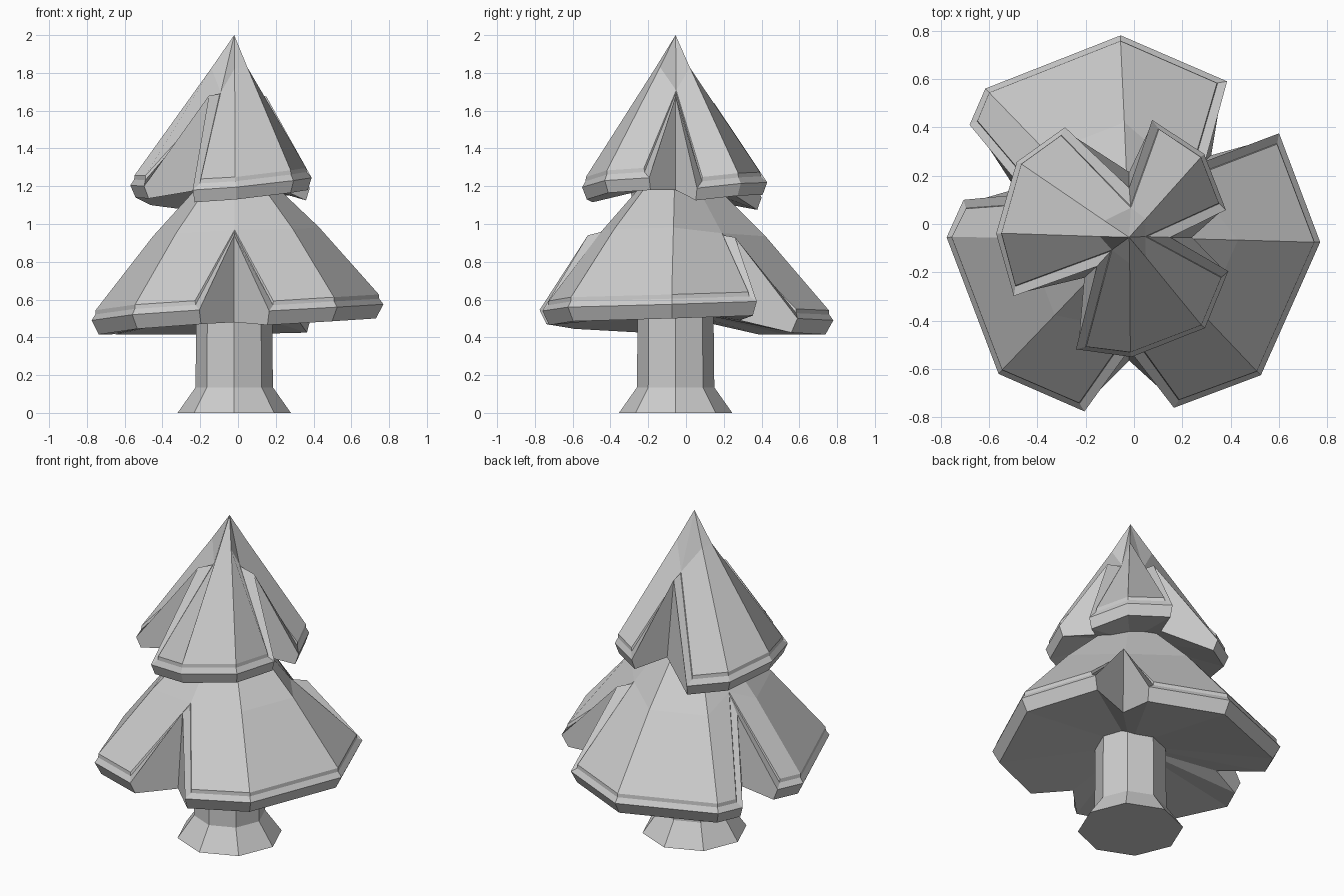
import bpy, bmesh, math
from mathutils import Vector

if "Cube" in bpy.data.objects:
    bpy.data.objects.remove(bpy.data.objects["Cube"])

CX, CY = -0.02, -0.055


def finish(bm, name):
    bmesh.ops.recalc_face_normals(bm, faces=bm.faces[:])
    me = bpy.data.meshes.new(name)
    bm.to_mesh(me)
    bm.free()
    ob = bpy.data.objects.new(name, me)
    bpy.context.collection.objects.link(ob)
    return ob


def polar(angle, r, z):
    a = math.radians(angle)
    return Vector((CX + r * math.cos(a), CY + r * math.sin(a), z))


def tier(name, apex_z, base_z, lobes, notches, mid, bump, drop):
    """Cone of foliage: lobes of rim points, separated by V-shaped notches.
    Each notch is (angle, top radius, top z, foot radius, foot z) and follows its lobe."""
    bm = bmesh.new()
    apex = bm.verts.new((CX, CY, apex_z))
    base = bm.verts.new((CX, CY, base_z))
    tops = [bm.verts.new(polar(a, r, z)) for a, r, z, _, _ in notches]
    feet = [bm.verts.new(polar(a, r, z)) for a, _, _, r, z in notches]
    surface, ends = [], []
    for k, lobe in enumerate(lobes):
        rim = [bm.verts.new(p) for p in lobe]
        low = [bm.verts.new((CX + (x - CX) * 0.95, CY + (y - CY) * 0.95, z - drop))
               for x, y, z in lobe]
        mids = [tops[k - 1]]
        for v in rim[1:-1]:
            mids.append(bm.verts.new(apex.co.lerp(v.co, mid) + Vector((0, 0, bump))))
        mids.append(tops[k])
        for i in range(len(rim) - 1):
            surface.append(bm.faces.new((apex, mids[i], mids[i + 1])))
            surface.append(bm.faces.new((mids[i], rim[i], rim[i + 1], mids[i + 1])))
            bm.faces.new((rim[i], low[i], low[i + 1], rim[i + 1]))
            bm.faces.new((base, low[i + 1], low[i]))
        ends.append((rim, low))
    # notch walls and undersides
    for k in range(len(lobes)):
        rim, low = ends[k]
        nrim, nlow = ends[(k + 1) % len(lobes)]
        t, f = tops[k], feet[k]
        bm.faces.new((t, rim[-1], low[-1], f))
        bm.faces.new((t, f, nlow[0], nrim[0]))
        bm.faces.new((base, f, low[-1]))
        bm.faces.new((base, nlow[0], f))
    bmesh.ops.recalc_face_normals(bm, faces=bm.faces[:])
    # panel set in from the rim and notch edges, lifted most at the rim
    for thick in (0.036, 0.003):
        bmesh.ops.inset_region(bm, faces=surface, thickness=thick, depth=0,
                               use_boundary=True, use_even_offset=True)
    for v in {v for f in surface for v in f.verts}:
        v.co.z += 0.02 * min(1, max(0, (apex_z - 0.25 - v.co.z) / 0.5))
    return finish(bm, name)


# trunk with flared foot
bm = bmesh.new()
rings = [[bm.verts.new(polar(45 * i, r, z)) for i in range(8)]
         for r, z in ((0.30, 0), (0.205, 0.135), (0.20, 0.6))]
for a, b in zip(rings, rings[1:]):
    for i in range(8):
        j = (i + 1) % 8
        bm.faces.new((a[i], a[j], b[j], b[i]))
bm.faces.new(rings[0][::-1])
bm.faces.new(rings[-1])
finish(bm, "trunk")

# lower foliage
tier("lower_foliage", 1.41, 0.55,
     [[(.165, -.76, .54), (.525, -.625, .56), (.77, -.075, .575), (.60, .375, .59)],
      [(.385, .59, .50), (-.055, .78, .49), (-.615, .56, .49), (-.68, .41, .49)],
      [(-.705, .10, .49), (-.775, -.055, .49), (-.56, -.62, .52), (-.205, -.775, .545)]],
     [(45, .445, .93, .48, .49), (157, .46, .90, .51, .47), (270, .465, .94, .51, .48)],
     0.57, 0.04, 0.075)

# upper foliage
tier("upper_foliage", 2.0, 1.24,
     [[(.38, .058, 1.19), (.29, .29, 1.215), (.075, .43, 1.22)],
      [(-.285, .40, 1.14), (-.485, .257, 1.165), (-.57, -.04, 1.205), (-.497, -.298, 1.20)],
      [(-.24, -.518, 1.18), (-.01, -.55, 1.195), (.294, -.43, 1.23), (.39, -.195, 1.245)]],
     [(90, .205, 1.64, .27, 1.18), (222, .18, 1.68, .25, 1.18), (0, .17, 1.675, .26, 1.18)],
     0.22, 0.0, 0.065)
